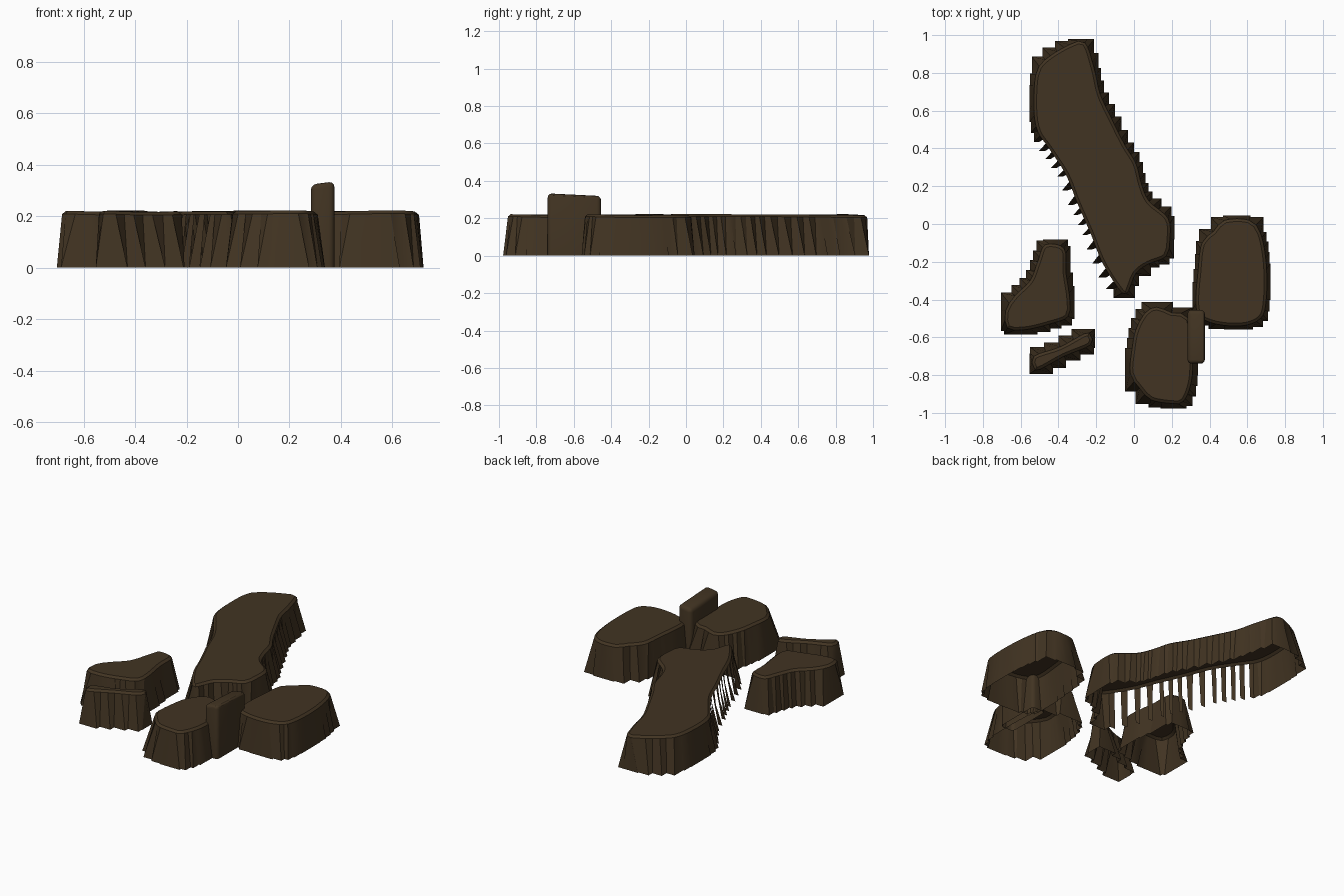
import bpy, bmesh, math
from mathutils import Vector

if "Cube" in bpy.data.objects:
    bpy.data.objects.remove(bpy.data.objects["Cube"])

earth = bpy.data.materials.new("dark earth brown")
earth.use_nodes = True
earth.diffuse_color = (0.054, 0.034, 0.016, 1)
earth.node_tree.nodes["Principled BSDF"].inputs["Base Color"].default_value = earth.diffuse_color

STEP = 0.065      # stair size along the foot of each cliff
RIM, CROWN = 0.207, 0.012


def finish(name, bm):
    bmesh.ops.recalc_face_normals(bm, faces=bm.faces)
    mesh = bpy.data.meshes.new(name)
    bm.to_mesh(mesh)
    bm.free()
    mesh.materials.append(earth)
    ob = bpy.data.objects.new(name, mesh)
    bpy.context.collection.objects.link(ob)
    bpy.ops.object.select_all(action='DESELECT')
    ob.select_set(True)
    bpy.context.view_layer.objects.active = ob
    bpy.ops.object.shade_smooth_by_angle(angle=math.radians(30))
    return ob


def smooth_outline(points):
    """Closed Catmull-Rom curve, counter-clockwise, with an even number of samples per stair."""
    pts = [Vector(p) / 100 for p in points]
    if sum(a.cross(b) for a, b in zip(pts, pts[1:] + pts[:1])) < 0:
        pts.reverse()
    out, n = [], len(pts)
    for i in range(n):
        a, b, c, d = (pts[(i + k) % n] for k in (-1, 0, 1, 2))
        count = 2 * max(1, round((c - b).length / STEP))
        for k in range(count):
            t = k / count
            out.append(b + (c - a) * t / 2 + (a - b * 2.5 + c * 2 - d / 2) * t**2
                       + (b * 1.5 - a / 2 - c * 1.5 + d / 2) * t**3)
    return out


def stair_foot(top, flare):
    """Flare the outline outward, then square it into outward stair corners."""
    n = len(top)
    foot = []
    for i in range(n):
        tangent = (top[(i + 1) % n] - top[i - 1]).normalized()
        foot.append(top[i] + Vector((tangent.y, -tangent.x)) * flare)
    for i in range(1, n, 2):
        a, b = foot[i - 1], foot[(i + 1) % n]
        corners = [Vector((a.x, b.y)), Vector((b.x, a.y))]
        foot[i] = min(corners, key=lambda c: (b - a).cross(c - a))
    return foot


def plateau(name, points, flare, gap=None):
    top = smooth_outline(points)
    foot = stair_foot(top, flare)
    bm = bmesh.new()
    upper = [bm.verts.new((p.x, p.y, RIM + 0.003 * math.sin(9 * p.x + 7 * p.y))) for p in top]
    lower = [bm.verts.new((p.x, p.y, 0)) for p in foot]
    n = len(top)
    for i in range(n):
        j = (i + 1) % n
        if not (gap and gap(foot[i], foot[j])):
            bm.faces.new((upper[i], upper[j], lower[j], lower[i]))
    cap = bm.faces.new(upper)
    cap.normal_update()
    # softly raised crown inside the rim
    bmesh.ops.inset_individual(bm, faces=[cap], thickness=0.015, depth=CROWN)
    return finish(name, bm)


def open_side(a, b):
    """West-facing treads of the ridge are open, leaving hanging planks."""
    d = b - a
    return d.y < 0 and abs(d.y) > abs(d.x) and -0.33 < a.y < 0.46 and a.x < -0.05


plateau("long_ridge", [
    (-26, 96), (-34, 95), (-47, 87), (-52, 79), (-53, 61), (-51, 49), (-45, 40), (-36, 26),
    (-30, 11), (-23, -5), (-17, -20), (-9, -33), (-4, -37), (1, -26), (8, -21), (17, -17),
    (19, -8), (18, 3), (8, 12), (4, 21), (1, 32), (-5, 42), (-12, 56), (-18, 69), (-21, 82)],
    0.022, open_side)
plateau("west_plateau", [
    (-47, -11), (-37, -13), (-36, -26), (-34, -40), (-35, -49), (-45, -53), (-58, -56),
    (-67, -55), (-68, -46), (-63, -38), (-55, -30), (-51, -20)], 0.025)
plateau("narrow_strip", [
    (-53, -70), (-39, -65), (-26, -58), (-23, -59), (-23, -64), (-37, -70), (-50, -77),
    (-53, -76)], 0.025)
plateau("south_plateau", [
    (12, -44), (20, -47), (29, -50), (31, -73), (30, -85), (26, -94), (20, -95), (9, -93),
    (3, -87), (-2, -79), (-1, -66), (1, -56), (6, -47)], 0.028)
plateau("east_plateau", [
    (48, 2), (61, 2), (67, -5), (70, -21), (70, -40), (67, -50), (56, -54), (40, -52),
    (33, -45), (34, -24), (36, -10), (42, -4)], 0.018)

# Standing slab between the two front plateaus, rounded, with an open foot
bm = bmesh.new()
bmesh.ops.create_cube(bm, size=1)
for v in bm.verts:
    v.co = Vector((0.329 + 0.092 * v.co.x, -0.597 + 0.285 * v.co.y, 0.168 + 0.336 * v.co.z))
bmesh.ops.delete(bm, geom=[f for f in bm.faces if f.normal.z < -0.5], context='FACES')
for v in bm.verts:
    if v.co.z > 0.3:
        v.co.z -= 0.012 * (v.co.x < 0.33) + 0.014 * (v.co.y > -0.6)
edges = [e for e in bm.edges if not e.is_boundary]
bmesh.ops.bevel(bm, geom=edges, offset=0.022, segments=3, profile=0.5, affect='EDGES')
finish("standing_slab", bm)
